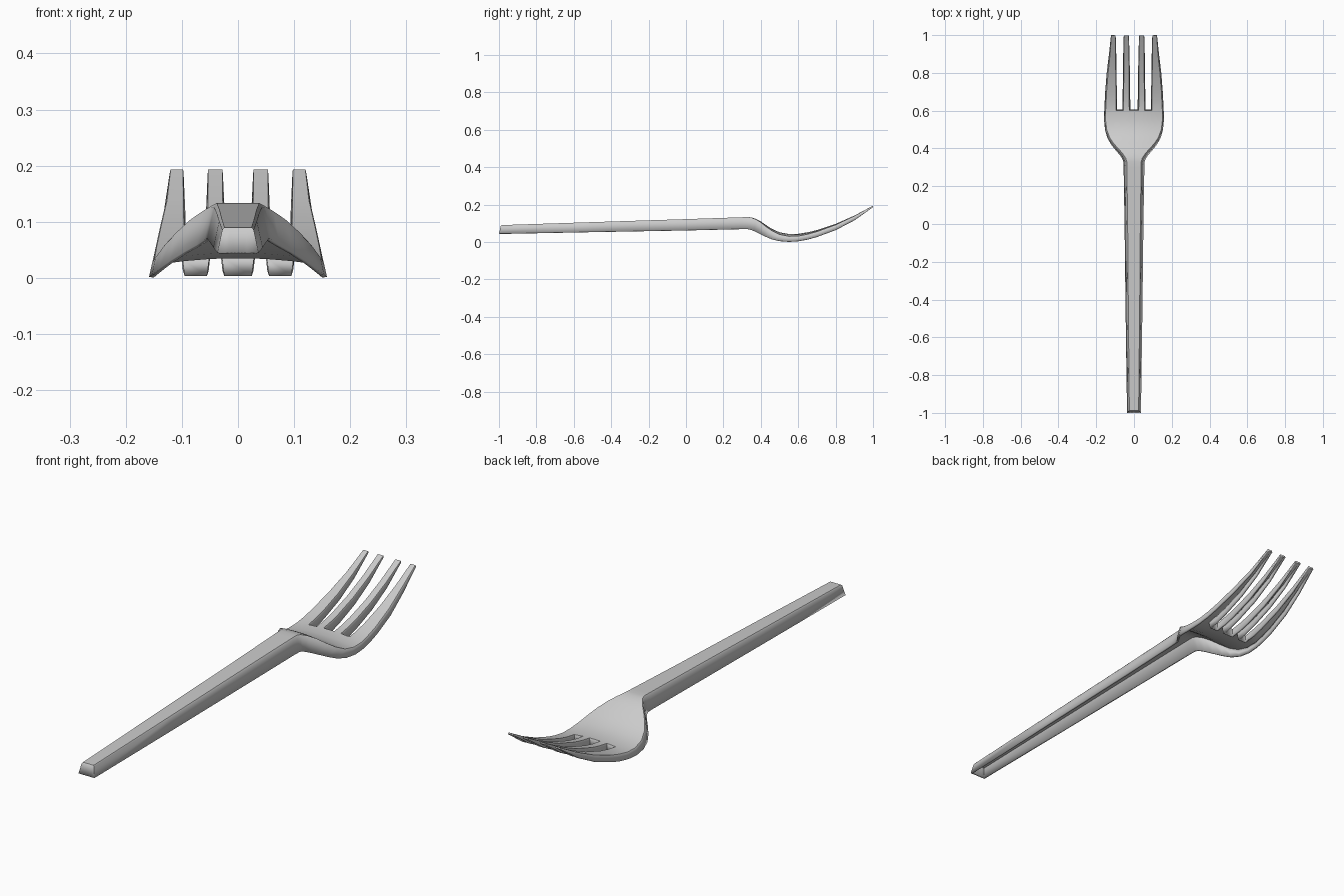
import bpy, bmesh, math
from mathutils import Vector

cube = bpy.data.objects.get("Cube")
if cube:
    bpy.data.objects.remove(cube, do_unlink=True)

# Stations along the fork: y, rim half width, top height, rim height
STATIONS = [
    (-.987, .037, .09, .045), (-.5, .044, .106, .054), (0, .05, .122, .063),
    (.3, .055, .132, .07), (.33, .056, .133, .07), (.35, .062, .131, .067),
    (.375, .079, .123, .058), (.4, .102, .11, .046), (.43, .127, .089, .03),
    (.46, .145, .07, .016), (.5, .157, .052, .006), (.55, .162, .043, .002),
    (.6, .161, .044, .005), (.65, .158, .052, .014), (.7, .155, .064, .028),
    (.8, .146, .097, .065), (.9, .133, .141, .117), (.998, .122, .193, .186),
]
SLOT_Y = .6
DRAFT = .28          # outward lean of the outer walls
SLOT_DRAFT = .15     # lean of the walls around the slots
WALL = .008
# Tine edges at the slot end and at the tip
TINE_EDGES = [(.025, .028), (.055, .053), (.095, .098)]


def top_half(hw, zt, zb):
    return hw - DRAFT * (zt - zb)


base_half = next(top_half(*s[1:]) for s in STATIONS if s[0] == SLOT_Y)


def columns(y, half):
    """Mirrored x positions across the top surface at one station."""
    t = max(0, (y - SLOT_Y) / (1 - SLOT_Y))
    if t > 0:
        inner = [a + (b - a) * t for a, b in TINE_EDGES]
    else:
        inner = [a * half / base_half for a, b in TINE_EDGES]
    right = inner + [half]
    return [-x for x in reversed(right)] + right


bm = bmesh.new()
rim_height = {}
slot_verts = set()

# Top surface, slightly crowned across the head
rows = []
for y, hw, zt, zb in STATIONS:
    half = top_half(hw, zt, zb)
    crown = max(0, hw - .056) * .12 * min(1, (1 - y) / (1 - SLOT_Y))
    row = []
    for i, x in enumerate(columns(y, half)):
        v = bm.verts.new((x, y, zt - crown * (x / half) ** 2))
        rim_height[v] = zb
        if y >= SLOT_Y and 0 < i < 7:
            slot_verts.add(v)
        row.append(v)
    rows.append(row)

for station, low, high in zip(STATIONS, rows, rows[1:]):
    # Beyond the slot ends only every second strip remains, as a tine
    step = 2 if station[0] >= SLOT_Y else 1
    for i in range(0, 7, step):
        bm.faces.new((low[i], low[i + 1], high[i + 1], high[i]))

# Walls hanging down from every open edge, with a softened shoulder
border = [(e.link_loops[0].vert, e.link_loops[0].link_loop_next.vert)
          for e in bm.edges if e.is_boundary]
outward = {}
for a, b in border:
    d = b.co - a.co
    n = Vector((d.y, -d.x, 0)).normalized()
    for v in (a, b):
        outward[v] = outward.get(v, Vector()) + n

rings = [{v: v for v in outward}]
for out, down in ((.3, .1), (1, 1)):
    ring = {}
    for v, n in outward.items():
        miter = n * 2 / n.length_squared
        zb = rim_height[v]
        draft = SLOT_DRAFT if v in slot_verts else DRAFT
        co = v.co + miter * draft * (v.co.z - zb) * out
        co.z = v.co.z + (zb - v.co.z) * down
        ring[v] = bm.verts.new(co)
    rings.append(ring)
for upper, lower in zip(rings, rings[1:]):
    for a, b in border:
        bm.faces.new((upper[b], upper[a], lower[a], lower[b]))

mesh = bpy.data.meshes.new("fork_shell")
bm.to_mesh(mesh)
bm.free()
fork = bpy.data.objects.new("fork_shell", mesh)
bpy.context.collection.objects.link(fork)

# Light grey plastic
plastic = bpy.data.materials.new("light_grey_plastic")
plastic.use_nodes = True
grey = (.6, .6, .6, 1)
plastic.diffuse_color = grey
plastic.node_tree.nodes["Principled BSDF"].inputs["Base Color"].default_value = grey
mesh.materials.append(plastic)

# Smooth shading, then thin walls that leave the underside hollow
bpy.ops.object.select_all(action="DESELECT")
fork.select_set(True)
bpy.context.view_layer.objects.active = fork
bpy.ops.object.shade_smooth_by_angle(angle=math.radians(40))
shell = fork.modifiers.new("wall_thickness", "SOLIDIFY")
shell.thickness = WALL
shell.offset = -1
